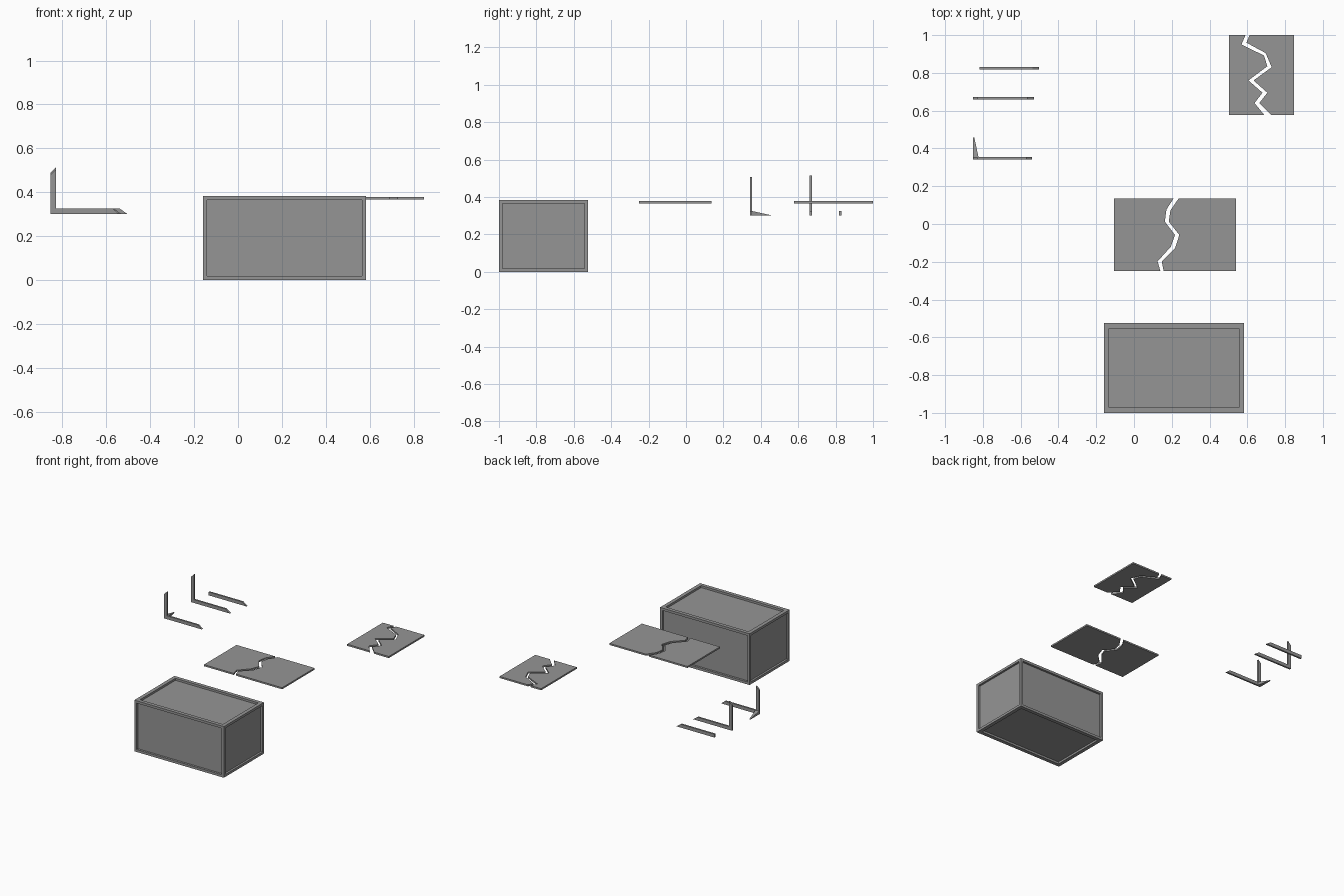
import bpy
import bmesh
from mathutils import Matrix, Vector

cube = bpy.data.objects.get("Cube")
if cube:
    bpy.data.objects.remove(cube, do_unlink=True)

grey = bpy.data.materials.new("plain grey")
grey.use_nodes = True
grey.diffuse_color = (0.3, 0.3, 0.3, 1)
grey.node_tree.nodes["Principled BSDF"].inputs["Base Color"].default_value = (0.3, 0.3, 0.3, 1)


def finish(name, bm):
    bmesh.ops.recalc_face_normals(bm, faces=bm.faces)
    mesh = bpy.data.meshes.new(name)
    bm.to_mesh(mesh)
    bm.free()
    mesh.materials.append(grey)
    obj = bpy.data.objects.new(name, mesh)
    bpy.context.collection.objects.link(obj)
    return obj


def prism(name, outline, offset):
    """Extrude a closed 3D outline along an offset vector."""
    bm = bmesh.new()
    face = bm.faces.new([bm.verts.new(p) for p in outline])
    extruded = bmesh.ops.extrude_face_region(bm, geom=[face])["geom"]
    moved = [v for v in extruded if isinstance(v, bmesh.types.BMVert)]
    bmesh.ops.translate(bm, verts=moved, vec=Vector(offset))
    return finish(name, bm)


# Crate with a recessed panel in every side
def crate(low, high, wide, narrow, depth):
    low, high = Vector(low), Vector(high)
    bm = bmesh.new()
    place = Matrix.Translation((low + high) / 2) @ Matrix.Diagonal((high - low).to_4d())
    bmesh.ops.create_cube(bm, size=1, matrix=place)
    bm.normal_update()
    for face in list(bm.faces):
        frame = wide if abs(face.normal.z) > 0.5 else narrow
        bmesh.ops.inset_individual(bm, faces=[face], thickness=frame)
        bmesh.ops.inset_individual(bm, faces=[face], thickness=0.0005, depth=-depth)
    finish("crate", bm)


crate((-0.16, -1, 0), (0.583, -0.525, 0.384), 0.039, 0.026, 0.015)


# Broken lids: two halves separated by a jagged crack
def broken_lid(name, left, right, left_edge, right_edge):
    for side, x, edge in (("left", right, right_edge), ("right", left, left_edge)):
        corners = [(x, edge[-1][1]), (x, edge[0][1])]
        outline = [(px, py, 0.366) for px, py in edge + corners]
        prism(f"{name}_{side}_half", outline, (0, 0, 0.012))


broken_lid("long_lid", -0.107, 0.541,
           [(0.21, 0.136), (0.172, 0.077), (0.163, 0.013), (0.217, -0.058),
            (0.195, -0.12), (0.125, -0.198), (0.14, -0.25)],
           [(0.237, 0.136), (0.193, 0.072), (0.184, 0.013), (0.24, -0.058),
            (0.217, -0.128), (0.147, -0.198), (0.157, -0.25)])
broken_lid("short_lid", 0.502, 0.847,
           [(0.59, 1), (0.569, 0.95), (0.688, 0.892), (0.706, 0.835),
            (0.606, 0.76), (0.68, 0.695), (0.638, 0.64), (0.69, 0.577)],
           [(0.612, 1), (0.595, 0.96), (0.697, 0.905), (0.729, 0.83),
            (0.633, 0.76), (0.706, 0.695), (0.664, 0.641), (0.727, 0.577)])

# Splintered frame pieces with slanted ends
BASE, BAR, LEFT, THICK = 0.3, 0.025, -0.853, 0.013


def splinter(name, y, left, right, slant, top=None):
    z = BASE + BAR
    outline = [(left, y, BASE), (right, y, BASE), (right - slant, y, z)]
    if top:
        outline += [(left + BAR, y, z), (left + BAR, y, top), (left, y, top - BAR)]
    else:
        outline += [(left, y, z)]
    prism(name, outline, (0, THICK, 0))


splinter("corner_splinter", 0.341, LEFT, -0.54, 0.03, 0.506)
splinter("angled_splinter", 0.66, LEFT, -0.53, 0.035, 0.514)
splinter("straight_splinter", 0.818, -0.817, -0.502, 0.036)

# Tapered spike running back from the corner piece
bm = bmesh.new()
rings = []
for y, width, height in ((0.352, 0.03, BAR), (0.457, 0.008, 0.002)):
    rings.append([bm.verts.new((LEFT + dx * width, y, BASE + dz * height))
                  for dx, dz in ((0, 0), (1, 0), (1, 1), (0, 1))])
for ring in rings:
    bm.faces.new(ring)
for i in range(4):
    j = (i + 1) % 4
    bm.faces.new([rings[0][i], rings[0][j], rings[1][j], rings[1][i]])
finish("corner_spike", bm)
